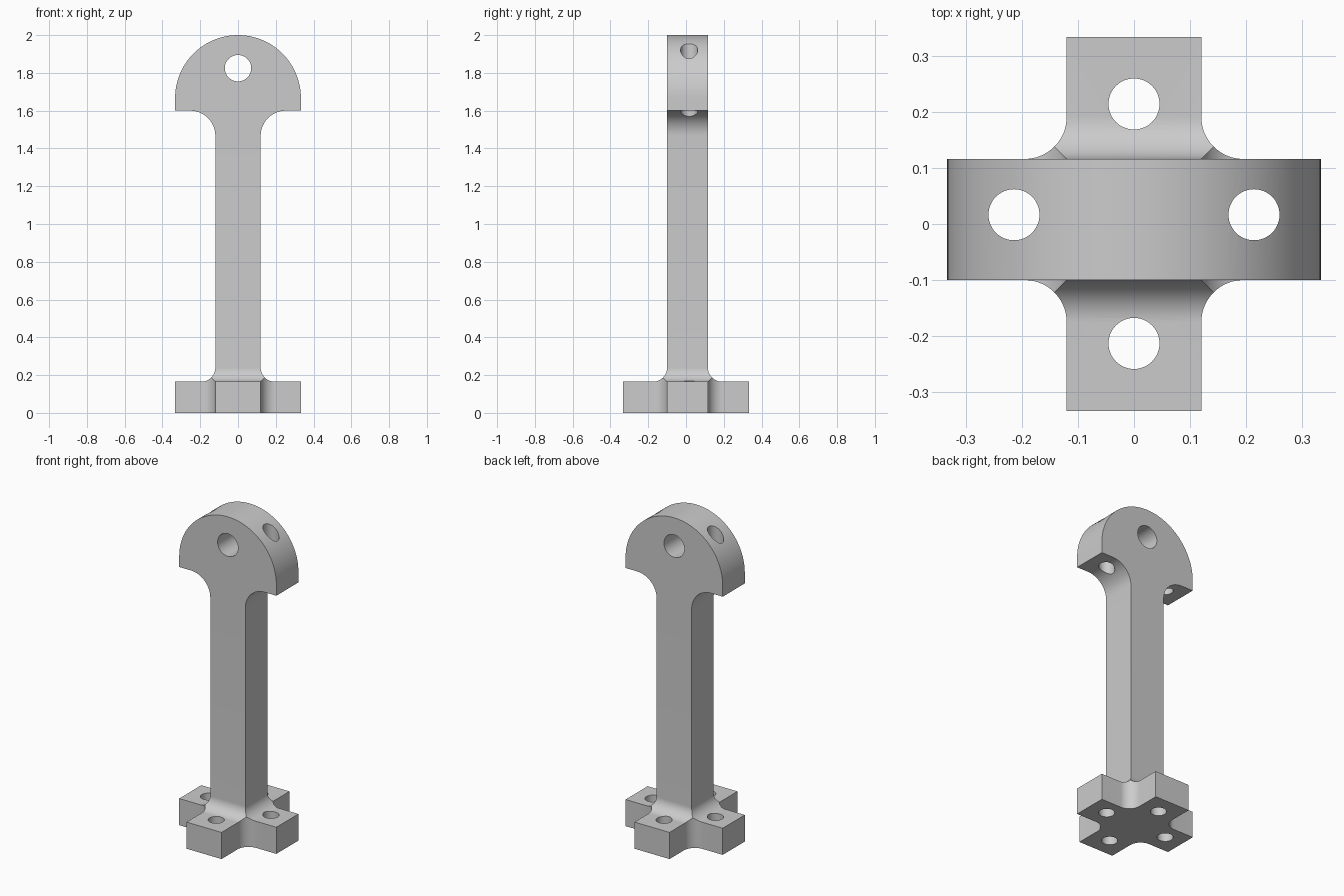
import bpy, bmesh
from math import sin, cos, pi, radians
from mathutils import Matrix

cube = bpy.data.objects.get("Cube")
if cube:
    bpy.data.objects.remove(cube, do_unlink=True)

HALF = 0.333            # half width of head and foot
SHAFT_X = 0.12          # half width of the shaft
BACK, FRONT = 0.116, -0.10
FOOT_Z, HEAD_Z = 0.165, 1.6
R_FOOT, R_HEAD = 0.075, 0.133
HOLE_Y = 0.0165

grey = bpy.data.materials.new("plain grey")
grey.use_nodes = True
grey.diffuse_color = (0.6, 0.6, 0.6, 1)
grey.node_tree.nodes["Principled BSDF"].inputs["Base Color"].default_value = (0.6, 0.6, 0.6, 1)


def arc(cx, cz, r, start, end, steps=16):
    angles = [radians(start + (end - start) * i / steps) for i in range(steps + 1)]
    return [(cx + r * cos(a), cz + r * sin(a)) for a in angles]


def new_object(name, bm):
    bmesh.ops.recalc_face_normals(bm, faces=bm.faces)
    mesh = bpy.data.meshes.new(name)
    bm.to_mesh(mesh)
    bm.free()
    mesh.materials.append(grey)
    obj = bpy.data.objects.new(name, mesh)
    bpy.context.collection.objects.link(obj)
    return obj


def extrude(name, points, place, low, high):
    """Extrude a 2D outline; place(u, v, depth) maps it into space."""
    bm = bmesh.new()
    face = bm.faces.new([bm.verts.new(place(u, v, low)) for u, v in points])
    moved = bmesh.ops.extrude_face_region(bm, geom=[face])["geom"]
    for vert in moved:
        if isinstance(vert, bmesh.types.BMVert):
            vert.co += place_delta(place, low, high)
    return new_object(name, bm)


def place_delta(place, low, high):
    a, b = place(0, 0, low), place(0, 0, high)
    return Matrix.Translation([q - p for p, q in zip(a, b)]).translation


def cylinder(name, centre, radius, depth, rotation=Matrix()):
    bm = bmesh.new()
    bmesh.ops.create_cone(bm, cap_ends=True, segments=48, radius1=radius, radius2=radius,
                          depth=depth, matrix=Matrix.Translation(centre) @ rotation)
    return new_object(name, bm)


def cut(target, tool, operation="DIFFERENCE"):
    mod = target.modifiers.new(tool.name, "BOOLEAN")
    mod.operation, mod.solver, mod.object = operation, "EXACT", tool
    bpy.context.view_layer.objects.active = target
    bpy.ops.object.modifier_apply(modifier=mod.name)
    bpy.data.objects.remove(tool, do_unlink=True)


# Front outline: foot, flared shaft and domed head
right_side = [(HALF, 0), (HALF, FOOT_Z)]
right_side += arc(SHAFT_X + R_FOOT, FOOT_Z + R_FOOT, R_FOOT, 270, 180)
right_side += arc(SHAFT_X + R_HEAD, HEAD_Z - R_HEAD, R_HEAD, 180, 90)
right_side += [(HALF, HEAD_Z)]
right_side += arc(0, 2 - HALF, HALF, 0, 90, 32)
left_side = [(-x, z) for x, z in reversed(right_side[:-1])]
bracket = extrude("bracket", right_side + left_side, lambda u, v, d: (u, d, v), -0.5, 0.5)

# Side outline: foot and flared shaft running straight up past the head
back_side = [(HALF, -0.0), (HALF, FOOT_Z)]
back_side += arc(BACK + R_FOOT, FOOT_Z + R_FOOT, R_FOOT, 270, 180) + [(BACK, 2.2)]
front_side = [(FRONT, 2.2)] + arc(FRONT - R_FOOT, FOOT_Z + R_FOOT, R_FOOT, 0, -90)
front_side += [(-HALF, FOOT_Z), (-HALF, 0)]
side = [(y, z if z > 0 else -0.2) for y, z in back_side + front_side]
cut(bracket, extrude("side_outline", side, lambda u, v, d: (d, u, v), -0.5, 0.5), "INTERSECT")

# Rounded corner notches that leave a cross-shaped foot
for sx in (1, -1):
    for sy, edge in ((1, BACK), (-1, -FRONT)):
        notch = arc(SHAFT_X + R_FOOT, edge + R_FOOT, R_FOOT, 180, 270)
        notch += [(0.5, edge), (0.5, 0.5), (SHAFT_X, 0.5)]
        notch = [(sx * x, sy * y) for x, y in notch]
        cut(bracket, extrude("corner_notch", notch, lambda u, v, d: (u, v, d), -0.1, 0.6))

# Bolt holes: two through head and foot, two through the foot, one across the head
for x, y in ((0.214, HOLE_Y), (-0.214, HOLE_Y), (0, 0.214), (0, -0.213)):
    cut(bracket, cylinder("bolt_hole", (x, y, 1), 0.0455, 3))
cut(bracket, cylinder("pivot_hole", (0, 0, 1.825), 0.07, 1, Matrix.Rotation(pi / 2, 4, "X")))

# Smooth curves, sharp edges
bpy.ops.object.select_all(action="DESELECT")
bracket.select_set(True)
bpy.context.view_layer.objects.active = bracket
bpy.ops.object.shade_smooth_by_angle(angle=radians(30))
